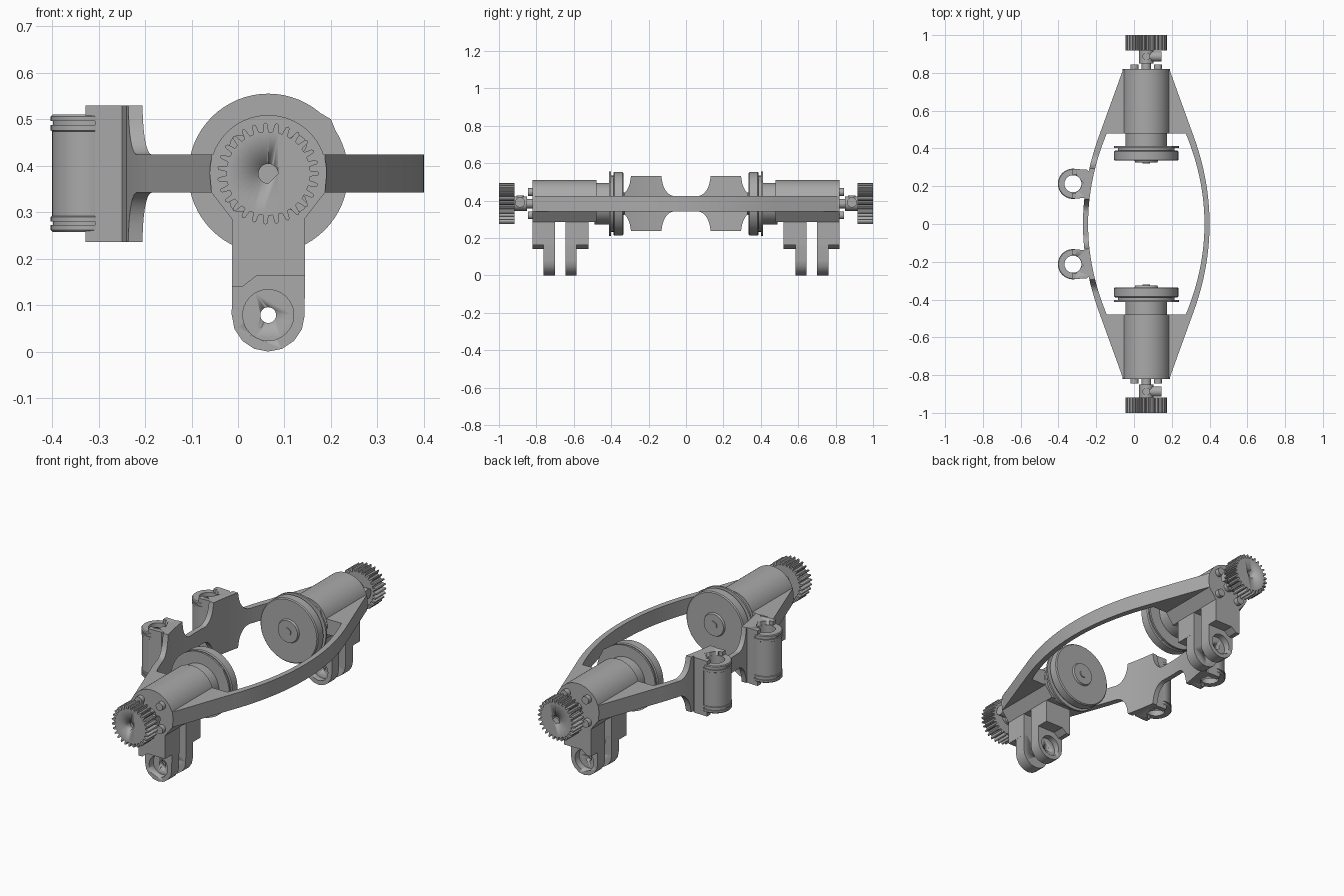
import bpy, bmesh
from math import sin, cos, pi, sqrt, radians
from mathutils import Vector

if "Cube" in bpy.data.objects:
    bpy.data.objects.remove(bpy.data.objects["Cube"])

CX, CZ = 0.065, 0.383      # axle axis
CLIP_X, CLIP_Y = -0.323, -0.213

mat = bpy.data.materials.new("plain grey")
mat.use_nodes = True
grey = (0.40, 0.40, 0.40, 1)
mat.diffuse_color = grey
mat.node_tree.nodes["Principled BSDF"].inputs["Base Color"].default_value = grey


def place(axis, u, v, h):
    return {"x": (h, u, v), "y": (u, h, v), "z": (u, v, h)}[axis]


def finish(name, bm, mirror=True):
    bmesh.ops.recalc_face_normals(bm, faces=bm.faces)
    me = bpy.data.meshes.new(name)
    bm.to_mesh(me)
    bm.free()
    me.materials.append(mat)
    ob = bpy.data.objects.new(name, me)
    bpy.context.collection.objects.link(ob)
    bpy.ops.object.select_all(action="DESELECT")
    ob.select_set(True)
    bpy.context.view_layer.objects.active = ob
    bpy.ops.object.shade_smooth_by_angle(angle=radians(30))
    if mirror:
        m = ob.modifiers.new("other_end", "MIRROR")
        m.use_axis = (False, True, False)
        m.use_mirror_merge = False
    return ob


def prism(name, pts, axis, lo, hi, mirror=True):
    bm = bmesh.new()
    a = [bm.verts.new(place(axis, u, v, lo)) for u, v in pts]
    b = [bm.verts.new(place(axis, u, v, hi)) for u, v in pts]
    bm.faces.new(a)
    bm.faces.new(b)
    for i in range(len(pts)):
        j = (i + 1) % len(pts)
        bm.faces.new((a[i], a[j], b[j], b[i]))
    return finish(name, bm, mirror)


def circle(u, v, r, n=32):
    return [(u + r * cos(2 * pi * i / n), v + r * sin(2 * pi * i / n)) for i in range(n)]


def rod(name, u, v, r, axis, lo, hi, n=32):
    return prism(name, circle(u, v, r, n), axis, lo, hi)


def lathe(name, profile, axis, u, v, closed=False, n=64):
    bm = bmesh.new()
    rings = [[bm.verts.new(place(axis, p, q, h)) for p, q in circle(u, v, r, n)]
             for r, h in profile]
    pairs = list(zip(rings, rings[1:]))
    if closed:
        pairs.append((rings[-1], rings[0]))
    else:
        bm.faces.new(rings[0])
        bm.faces.new(rings[-1])
    for a, b in pairs:
        for i in range(n):
            j = (i + 1) % n
            bm.faces.new((a[i], a[j], b[j], b[i]))
    return finish(name, bm)


def cut(ob, cutter):
    cutter.modifiers.clear()
    m = ob.modifiers.new("cut", "BOOLEAN")
    m.operation, m.solver, m.object = "DIFFERENCE", "EXACT", cutter
    bpy.ops.object.select_all(action="DESELECT")
    bpy.context.view_layer.objects.active = ob
    ob.select_set(True)
    while ob.modifiers[0] != m:
        bpy.ops.object.modifier_move_up(modifier=m.name)
    bpy.ops.object.modifier_apply(modifier=m.name)
    bpy.data.objects.remove(cutter)


# Curved side rails; the clip side swells upward and downward around each clip
def outer(y):
    return 0.335 - 0.39 * y * y


def inner(y):
    return 0.308 - 0.43 * y * y


def swell(y):
    t = (abs(abs(y) + CLIP_Y) - 0.083) / 0.07
    t = min(max(t, 0), 1)
    return 0.147 - 0.106 * sqrt(1 - (1 - t) ** 2)


def rail(name, side, height):
    bm = bmesh.new()
    rings, n = [], 160
    for i in range(n + 1):
        y = -0.48 + 0.96 * i / n
        h, o, k = height(y), CX + side * outer(y), CX + side * inner(y)
        rings.append([bm.verts.new(c) for c in ((o, y, CZ - h), (o, y, CZ + h),
                                                (k, y, CZ + h), (k, y, CZ - h))])
    bm.faces.new(rings[0])
    bm.faces.new(rings[-1])
    for a, b in zip(rings, rings[1:]):
        for i in range(4):
            j = (i + 1) % 4
            bm.faces.new((a[i], a[j], b[j], b[i]))
    finish(name, bm, False)


rail("left_rail", 1, lambda y: 0.041)
rail("right_rail", -1, swell)

# Solid tapered frame ends
w0, w1 = outer(0.48), 0.122
prism("frame_end", [(CX - w0, -0.48), (CX + w0, -0.48), (CX + w1, -0.82), (CX - w1, -0.82)],
      "z", CZ - 0.041, CZ + 0.041)

# Motor housing: round on top, narrowing below towards the mount
arch = [(CX + 0.126 * cos(radians(a)), CZ + 0.126 * sin(radians(a))) for a in range(0, 181, 6)]
prism("motor_housing", arch + [(CX - 0.122, 0.342), (CX - 0.078, 0.285),
                               (CX + 0.078, 0.285), (CX + 0.122, 0.342)], "y", -0.82, -0.478)
rod("motor_body", CX, CZ, 0.111, "y", -0.49, -0.405, 48)

# Encoder wheel with flange
lathe("wheel", [(0.172, -0.412), (0.172, -0.402), (0.15, -0.402), (0.15, -0.388),
                (0.165, -0.388), (0.17, -0.383), (0.17, -0.34), (0.165, -0.335),
                (0.062, -0.335), (0.058, -0.325), (0.02, -0.325), (0.02, -0.32)], "y", CX, CZ)
prism("flange_tab", [(CX + 0.07, CZ + 0.155), (CX + 0.135, CZ + 0.117),
                     (CX + 0.15, CZ + 0.08), (CX, CZ)], "y", -0.412, -0.402)

# Mount blocks with rounded lugs, recessed and drilled
left, right = CX - 0.078, CX + 0.079
block = [(left, 0.3), (left, 0.14), (0.01, 0.14), (0.04, 0.163), (right, 0.163), (right, 0.3)]
lug = [(CX + 0.0785 * cos(a), 0.0785 + 0.0785 * sin(a))
       for a in [pi + pi * i / 8 for i in range(9)]] + [(right, 0.2), (left, 0.2)]
for label, b0, b1, l0, l1, r0, r1 in (
        ("outer", -0.82, -0.70, -0.763, -0.70, -0.78, -0.728),
        ("inner", -0.645, -0.52, -0.645, -0.585, -0.617, -0.57)):
    prism(label + "_mount_block", block, "y", b0, b1)
    ob = prism(label + "_mount_lug", lug, "y", l0, l1)
    cut(ob, rod("recess_cutter", CX, 0.0785, 0.055, "y", r0, r1, 24))
    cut(ob, rod("hole_cutter", CX, 0.0785, 0.017, "y", -0.9, -0.5, 24))

# Drive gear with shaft hole, hub, set screw and bolts
teeth, profile = 27, []
for i in range(teeth):
    for f, r in ((-0.30, 0.09), (-0.17, 0.107), (0, 0.110), (0.17, 0.107), (0.30, 0.09)):
        a = 2 * pi * (i + f) / teeth
        profile.append((CX + r * cos(a), CZ + r * sin(a)))
gear = prism("drive_gear", profile, "y", -1.0, -0.918)
shaft_d = [(u, v) for u, v in circle(CX, CZ, 0.021, 40) if (u - CX) - (v - CZ) < 0.024]
cut(gear, prism("shaft_cutter", shaft_d, "y", -1.1, -0.97))
rod("gear_hub", CX, CZ, 0.038, "y", -0.92, -0.85)
rod("motor_boss", CX, CZ, 0.025, "y", -0.86, -0.81)
rod("set_screw_side", -0.887, CZ + 0.007, 0.027, "x", CX, CX + 0.08, 20)
rod("set_screw_top", CX, -0.887, 0.02, "z", CZ, CZ + 0.045, 20)
for i, (sx, sz) in enumerate(((1, 1), (1, -1), (-1, 1), (-1, -1))):
    rod("bolt_%d" % i, CX + sx * 0.062, CZ + sz * 0.062, 0.021, "y", -0.845, -0.81, 16)

# Clip tubes with end grooves
ri, ro = 0.045, 0.08
lathe("clip_tube", [(ri, 0.257), (ro - 0.004, 0.257), (ro, 0.262), (ro, 0.272), (ro - 0.005, 0.272),
                    (ro - 0.005, 0.28), (ro, 0.28), (ro, 0.29), (ro - 0.003, 0.292),
                    (ro - 0.003, 0.474), (ro, 0.476), (ro, 0.488), (ro - 0.005, 0.488),
                    (ro - 0.005, 0.496), (ro, 0.496), (ro, 0.506), (ro - 0.004, 0.51),
                    (ri, 0.51)], "z", CLIP_X, CLIP_Y, True, 48)

# Clip holders behind the tubes
holder_pts = [(-0.308, CLIP_Y + 0.078), (-0.308, CLIP_Y - 0.078), (-0.25, CLIP_Y - 0.075),
              (-0.235, CLIP_Y - 0.06), (-0.235, CLIP_Y + 0.06), (-0.255, CLIP_Y + 0.075)]
holder = prism("clip_holder", holder_pts, "z", 0.236, 0.53)
cut(holder, rod("bore_cutter", CLIP_X, CLIP_Y, 0.046, "z", 0.1, 0.7, 40))
for label, z0, z1 in (("top", 0.505, 0.53), ("bottom", 0.236, 0.262)):
    for s, side in ((1, "a"), (-1, "b")):
        prism("clip_%s_tab_%s" % (label, side),
              [(-0.328, CLIP_Y + s * 0.05), (-0.328, CLIP_Y + s * 0.078),
               (-0.306, CLIP_Y + s * 0.078), (-0.306, CLIP_Y + s * 0.05)], "z", z0, z1)
